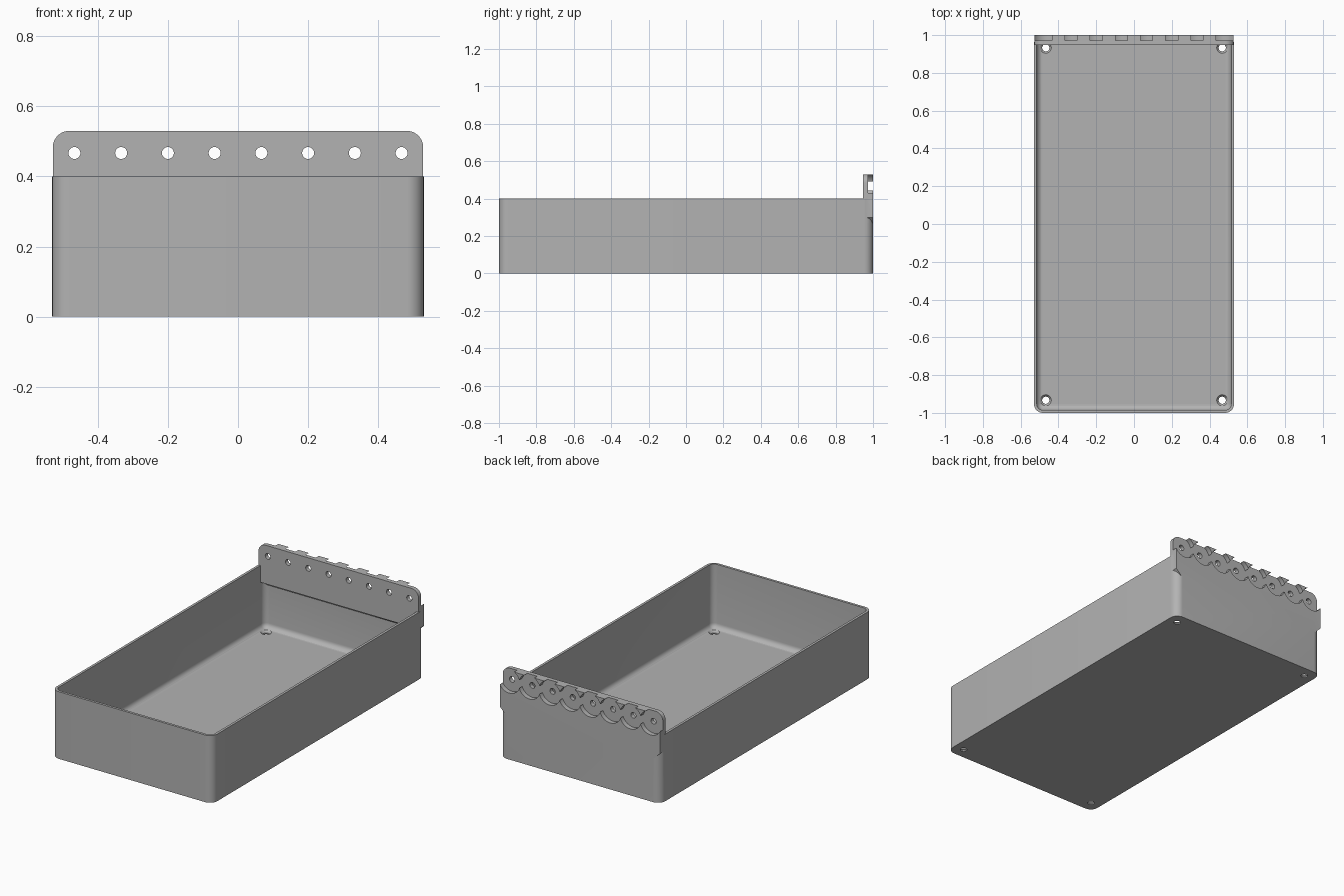
import bpy, bmesh
from math import sin, cos, pi, radians
from mathutils import Matrix

if "Cube" in bpy.data.objects:
    bpy.data.objects.remove(bpy.data.objects["Cube"])

grey = bpy.data.materials.new("plain grey")
grey.use_nodes = True
grey.diffuse_color = (0.45, 0.45, 0.45, 1)
grey.node_tree.nodes["Principled BSDF"].inputs["Base Color"].default_value = (0.45, 0.45, 0.45, 1)

HALF_X, HALF_Y, RIM = 0.53, 1.0, 0.40
WALL, FLOOR, FILLET = 0.015, 0.02, 0.03
PITCH, HOLE_Z = 0.1333, 0.467
PLATE_FRONT, POCKET_FRONT = 0.947, 0.972
LEDGE = 0.30


def make_object(name, bm):
    bmesh.ops.recalc_face_normals(bm, faces=bm.faces)
    mesh = bpy.data.meshes.new(name)
    bm.to_mesh(mesh)
    bm.free()
    mesh.materials.append(grey)
    ob = bpy.data.objects.new(name, mesh)
    bpy.context.collection.objects.link(ob)
    return ob


def arc(cx, cy, r, start, end, steps=8):
    angles = [radians(start + (end - start) * i / steps) for i in range(steps + 1)]
    return [(cx + r * cos(a), cy + r * sin(a)) for a in angles]


def rounded_ring(inset, z):
    r = max(0.048 - inset, 0.008)
    x, y = HALF_X - inset - r, HALF_Y - inset - r
    pts = []
    for q, (sx, sy) in enumerate([(1, 1), (-1, 1), (-1, -1), (1, -1)]):
        pts += arc(sx * x, sy * y, r, 90 * q, 90 * q + 90)
    return [(px, py, z) for px, py in pts]


def cone_cutter(name, location, r1, r2, depth, along_y=False):
    bm = bmesh.new()
    turn = Matrix.Rotation(radians(-90), 4, 'X') if along_y else Matrix.Identity(4)
    bmesh.ops.create_cone(bm, cap_ends=True, segments=48, radius1=r1, radius2=r2,
                          depth=depth, matrix=Matrix.Translation(location) @ turn)
    ob = make_object(name, bm)
    ob.hide_render = True
    return ob


# Open tray: outer wall, rim, inner wall, floor fillet
rings = [rounded_ring(0, 0), rounded_ring(0, RIM), rounded_ring(WALL, RIM)]
for i in range(7):
    a = pi / 2 * i / 6
    rings.append(rounded_ring(WALL + FILLET * (1 - cos(a)), FLOOR + FILLET * (1 - sin(a))))
bm = bmesh.new()
loops = [[bm.verts.new(p) for p in ring] for ring in rings]
for low, high in zip(loops, loops[1:]):
    for i in range(len(low)):
        j = (i + 1) % len(low)
        bm.faces.new((low[i], low[j], high[j], high[i]))
bm.faces.new(loops[0])
bm.faces.new(loops[-1])
tray = make_object("tray", bm)

# Mounting plate: rounded top, tapered lower ends, sloped underside
px, r, top = HALF_X - 0.002, 0.046, 0.53
right = [(px - 0.035, LEDGE - 0.035), (px, LEDGE)] + arc(px - r, top - r, r, 0, 90)
outline = right + [(-x, z) for x, z in reversed(right)]
bm = bmesh.new()
back = [bm.verts.new((x, HALF_Y, z)) for x, z in outline]
front = [bm.verts.new((x, PLATE_FRONT, max(z, LEDGE))) for x, z in outline]
bm.faces.new(back)
bm.faces.new(front)
for i in range(len(back)):
    j = (i + 1) % len(back)
    bm.faces.new((back[i], back[j], front[j], front[i]))
plate = make_object("mounting_plate", bm)
plate.hide_render = True

# Scalloped pockets and pin holes along the plate
operations = [(plate, 'UNION')]
for i in range(8):
    x = (i - 3.5) * PITCH
    pocket = cone_cutter("pocket_cutter", (x, POCKET_FRONT + 0.05, HOLE_Z), 0.071, 0.071, 0.1, True)
    hole = cone_cutter("pin_hole_cutter", (x, 0.96, HOLE_Z), 0.017, 0.017, 0.1, True)
    operations += [(pocket, 'DIFFERENCE'), (hole, 'DIFFERENCE')]

# Countersunk screw holes in the floor corners
for sx in (-1, 1):
    for sy in (-1, 1):
        x, y = sx * 0.467, sy * 0.933
        hole = cone_cutter("screw_hole_cutter", (x, y, 0), 0.019, 0.019, 0.1)
        sink = cone_cutter("countersink_cutter", (x, y, 0.016), 0.018, 0.034, 0.02)
        operations += [(hole, 'DIFFERENCE'), (sink, 'DIFFERENCE')]

for tool, kind in operations:
    mod = tray.modifiers.new(tool.name, 'BOOLEAN')
    mod.object, mod.operation, mod.solver = tool, kind, 'EXACT'

# Bake the cuts, then drop the helpers
graph = bpy.context.evaluated_depsgraph_get()
result = bpy.data.meshes.new_from_object(tray.evaluated_get(graph))
tray.modifiers.clear()
tray.data = result
for tool, kind in operations:
    bpy.data.objects.remove(tool)

bpy.ops.object.select_all(action='DESELECT')
tray.select_set(True)
bpy.context.view_layer.objects.active = tray
bpy.ops.object.shade_smooth_by_angle(angle=radians(30))
